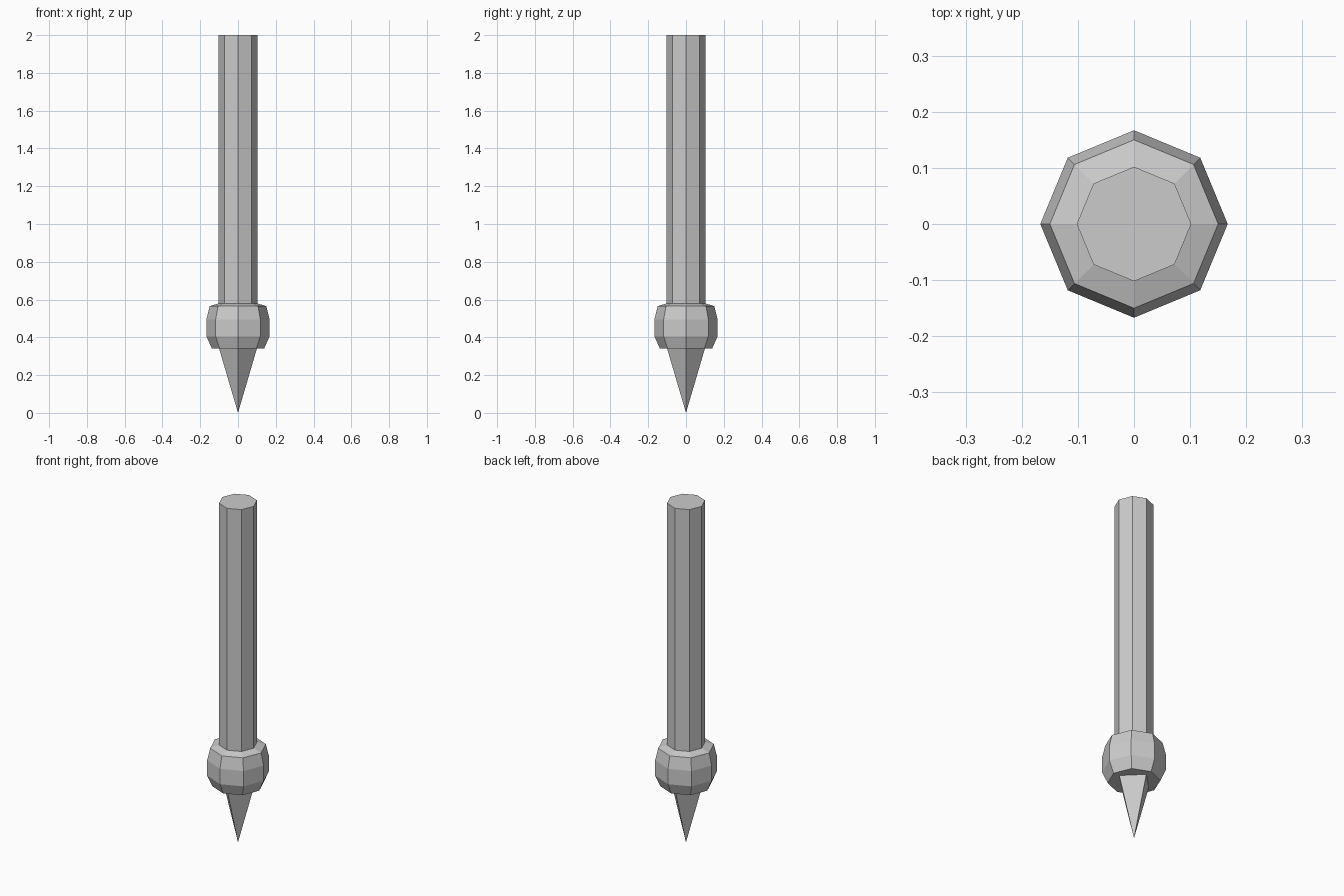
import bpy, bmesh
from math import cos, sin, tau

cube = bpy.data.objects.get("Cube")
if cube:
    bpy.data.objects.remove(cube, do_unlink=True)

grey = bpy.data.materials.new("plain_grey")
grey.use_nodes = True
colour = (0.6, 0.6, 0.6, 1)
grey.diffuse_color = colour
grey.node_tree.nodes["Principled BSDF"].inputs["Base Color"].default_value = colour


def turned(name, profile, sides):
    """Flat-faced turned part from (radius, height) pairs, corners on the axes."""
    bm = bmesh.new()
    rings = []
    for r, z in profile:
        if r == 0:
            rings.append([bm.verts.new((0, 0, z))] * sides)
        else:
            rings.append([bm.verts.new((r * cos(tau * i / sides), r * sin(tau * i / sides), z))
                          for i in range(sides)])
    for low, high in zip(rings, rings[1:]):
        for i in range(sides):
            j = (i + 1) % sides
            corners = dict.fromkeys((low[i], low[j], high[j], high[i]))
            bm.faces.new(list(corners))
    # Close the open ends
    for ring in (rings[0], rings[-1]):
        if len(set(ring)) > 2:
            bm.faces.new(ring)
    bmesh.ops.recalc_face_normals(bm, faces=bm.faces[:])
    mesh = bpy.data.meshes.new(name)
    bm.to_mesh(mesh)
    bm.free()
    mesh.materials.append(grey)
    obj = bpy.data.objects.new(name, mesh)
    bpy.context.collection.objects.link(obj)
    return obj


# Long eight-sided handle
turned("shaft", [(0.102, 0.56), (0.102, 2.0)], 8)

# Faceted bulge below the handle
turned("collar", [(0.138, 0.34), (0.167, 0.405), (0.167, 0.495),
                  (0.15, 0.565), (0.102, 0.58)], 8)

# Four-sided spike
turned("tip", [(0, 0), (0.1, 0.34)], 4)
